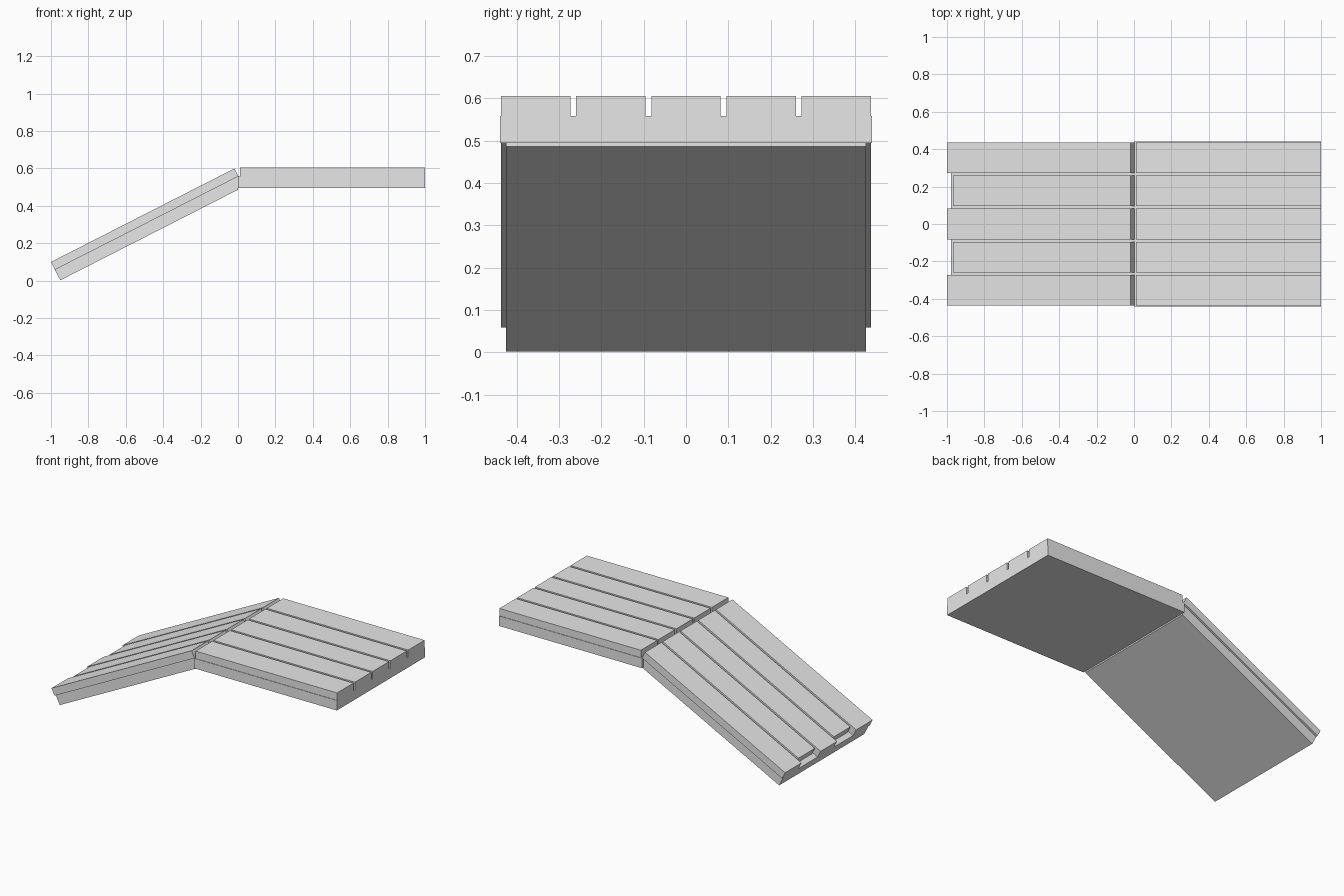
import bpy
import bmesh
from math import cos, sin, radians

cube = bpy.data.objects.get("Cube")
if cube:
    bpy.data.objects.remove(cube, do_unlink=True)

grey = bpy.data.materials.new("light_grey")
grey.use_nodes = True
GREY = (0.8, 0.8, 0.8, 1)
grey.diffuse_color = GREY
grey.node_tree.nodes["Principled BSDF"].inputs["Base Color"].default_value = GREY

SLOPE = radians(27)
PLANK_T, FULL_T = 0.047, 0.11      # board thickness, total thickness
DECK_TOP = 0.605
PITCH, WIDTH = 0.1775, 0.164


def extrude_profile(name, profile, y0, y1):
    """Solid from an x-z outline swept between y0 and y1."""
    bm = bmesh.new()
    face = bm.faces.new([bm.verts.new((x, y0, z)) for x, z in profile])
    swept = bmesh.ops.extrude_face_region(bm, geom=[face])["geom"]
    verts = [v for v in swept if isinstance(v, bmesh.types.BMVert)]
    bmesh.ops.translate(bm, verts=verts, vec=(0, y1 - y0, 0))
    bmesh.ops.recalc_face_normals(bm, faces=bm.faces)
    mesh = bpy.data.meshes.new(name)
    bm.to_mesh(mesh)
    bm.free()
    mesh.materials.append(grey)
    obj = bpy.data.objects.new(name, mesh)
    bpy.context.collection.objects.link(obj)
    return obj


def box(x0, x1, z0, z1):
    return [(x0, z0), (x1, z0), (x1, z1), (x0, z1)]


def ramp(along, depth):
    """Point on the ramp: distance up the slope and depth below its top."""
    return (-1 + along * cos(SLOPE) + depth * sin(SLOPE),
            0.1 + along * sin(SLOPE) - depth * cos(SLOPE))


def ramp_at_hinge(depth):
    """Point where the ramp layer at this depth meets the vertical hinge line."""
    return ramp((1 - depth * sin(SLOPE)) / cos(SLOPE), depth)


# Level deck base and sloping ramp base
mid = DECK_TOP - PLANK_T
extrude_profile("deck_base", box(0, 1, DECK_TOP - FULL_T, mid), -0.44, 0.44)
extrude_profile("ramp_base", [ramp(0, PLANK_T), ramp(0, FULL_T),
                              ramp_at_hinge(FULL_T), ramp_at_hinge(PLANK_T)],
                -0.425, 0.425)

# Boards, every second ramp board set back at the foot
for i in range(5):
    y = (i - 2) * PITCH
    y0, y1 = y - WIDTH / 2, y + WIDTH / 2
    extrude_profile(f"deck_board_{i + 1}", box(0.01, 1, mid, DECK_TOP), y0, y1)
    start, end = (0.035 if i % 2 else 0), 1.101
    extrude_profile(f"ramp_board_{i + 1}",
                    [ramp(start, 0), ramp(start, PLANK_T),
                     ramp(end, PLANK_T), ramp(end, 0)], y0, y1)
